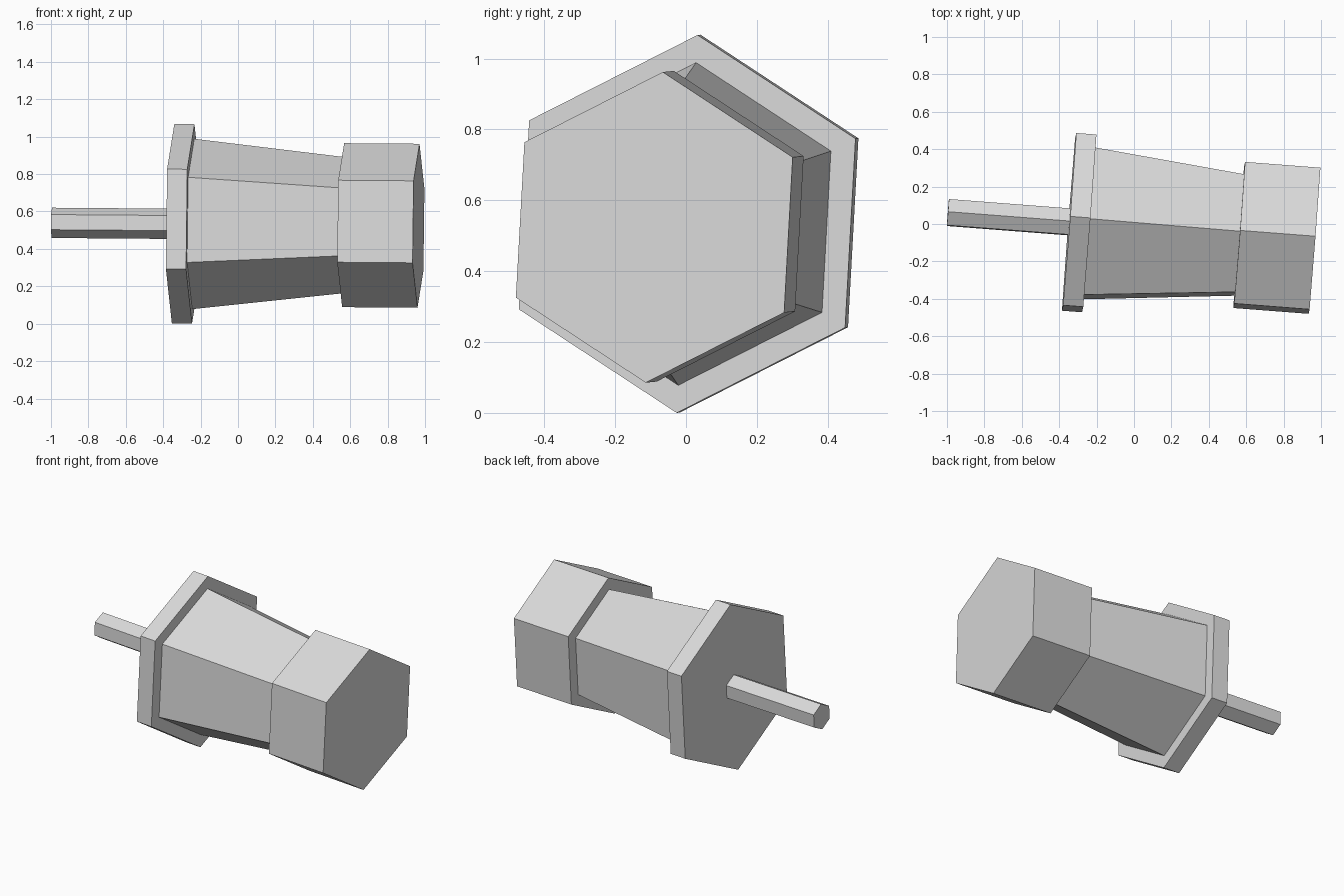
import bpy
import bmesh
import math
from mathutils import Matrix, Vector

cube = bpy.data.objects.get("Cube")
if cube:
    bpy.data.objects.remove(cube, do_unlink=True)

# One plain grey finish for every part
grey = bpy.data.materials.new("light_grey")
grey.use_nodes = True
colour = (0.7, 0.7, 0.7, 1)
grey.diffuse_color = colour
grey.node_tree.nodes["Principled BSDF"].inputs["Base Color"].default_value = colour

# Slightly tilted long axis, with a corner of each hexagon pointing up
axis = Vector((1, -0.077, -0.008)).normalized()
up = Vector((0, 0.056, 1))
up = (up - axis * up.dot(axis)).normalized()
side = axis.cross(up)
origin = Vector((-0.347, 0.0115, 0.534))
frame = Matrix((up, side, axis)).transposed().to_4x4()


def hex_part(name, start, end, r_start, r_end):
    """Six-sided prism or taper between two distances along the axis."""
    bm = bmesh.new()
    bmesh.ops.create_cone(bm, cap_ends=True, segments=6, radius1=r_start,
                          radius2=r_end, depth=end - start)
    # Bring a corner onto the local x direction, whatever the start angle
    corner = bm.verts[:][0].co
    turn = Matrix.Rotation(-math.atan2(corner.y, corner.x), 4, 'Z')
    place = Matrix.Translation(origin + axis * (start + end) / 2) @ frame
    bm.transform(place @ turn)
    bmesh.ops.recalc_face_normals(bm, faces=bm.faces)
    mesh = bpy.data.meshes.new(name)
    bm.to_mesh(mesh)
    bm.free()
    mesh.materials.append(grey)
    obj = bpy.data.objects.new(name, mesh)
    bpy.context.collection.objects.link(obj)
    return obj


# Thin rod, wide flange, tapered barrel and end cap
hex_part("rod", -0.65, 0.0, 0.081, 0.081)
hex_part("flange", 0.0, 0.108, 0.534, 0.534)
hex_part("tapered_barrel", 0.108, 0.912, 0.456, 0.365)
hex_part("end_cap", 0.912, 1.316, 0.439, 0.439)
